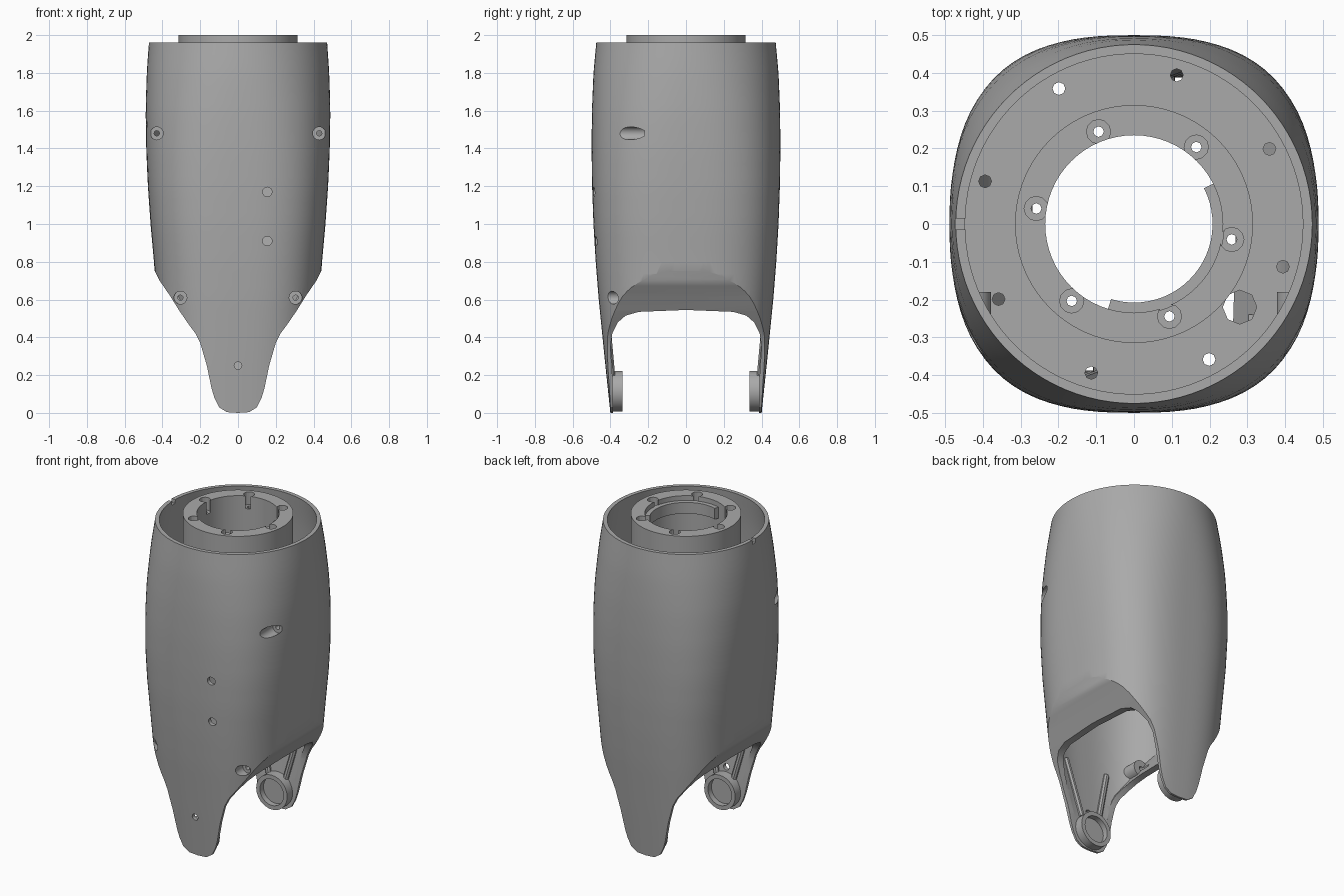
import bpy, bmesh, math
from mathutils import Matrix, Vector

if "Cube" in bpy.data.objects:
    bpy.data.objects.remove(bpy.data.objects["Cube"])

GREY = (0.4, 0.4, 0.4, 1)
mat = bpy.data.materials.new("plain grey")
mat.use_nodes = True
mat.diffuse_color = GREY
mat.node_tree.nodes["Principled BSDF"].inputs["Base Color"].default_value = GREY

# height, half width, half depth, squareness of the hull section
HULL = [(-0.1, .375, .39, 2.8), (0.3, .405, .432, 2.8), (0.6, .43, .462, 2.8),
        (0.8, .445, .478, 2.8), (1.0, .463, .49, 2.8), (1.2, .477, .497, 2.75),
        (1.4, .486, .5, 2.6), (1.6, .489, .498, 2.4), (1.8, .483, .49, 2.17),
        (1.96, .472, .475, 2.0), (2.2, .46, .46, 2.0)]
# half outline of the tapering lower end, seen from the front
TAPER = [(0, 0), (.06, .004), (.1, .03), (.125, .08), (.14, .13), (.165, .25), (.2, .37),
         (.225, .42), (.262, .47), (.31, .54), (.36, .62), (.415, .7), (.44, .75),
         (.48, .86), (.7, 1.3), (.7, 2.3)]
# half outline of the opening between the prongs, seen from the side
ARCH = [(.385, -.1), (.39, .2), (.4, .35), (.39, .42), (.36, .48), (.32, .515), (.25, .535), (0, .545)]


def finish(name, bm):
    bmesh.ops.recalc_face_normals(bm, faces=bm.faces)
    mesh = bpy.data.meshes.new(name)
    bm.to_mesh(mesh)
    bm.free()
    obj = bpy.data.objects.new(name, mesh)
    mesh.materials.append(mat)
    bpy.context.collection.objects.link(obj)
    return obj


def hull_at(z):
    for a, b in zip(HULL, HULL[1:]):
        if z <= b[0]:
            t = (z - a[0]) / (b[0] - a[0])
            return [p + (q - p) * t for p, q in zip(a[1:], b[1:])]
    return HULL[-1][1:]


def loft(name, z0, z1, inset=0, rows=32, sides=96):
    bm = bmesh.new()
    rings = []
    for i in range(rows + 1):
        z = z0 + (z1 - z0) * i / rows
        hx, hy, n = hull_at(z)
        ring = []
        for k in range(sides):
            a = math.tau * k / sides
            c, s = math.cos(a), math.sin(a)
            r = (abs(c) ** n + abs(s) ** n) ** (-1 / n)
            ring.append(bm.verts.new(((hx - inset) * r * c, (hy - inset) * r * s, z)))
        rings.append(ring)
    for a, b in zip(rings, rings[1:]):
        for k in range(sides):
            j = (k + 1) % sides
            bm.faces.new((a[k], a[j], b[j], b[k]))
    bm.faces.new(rings[0])
    bm.faces.new(rings[-1])
    return finish(name, bm)


def prism(name, half, along):
    """Mirror a half outline and extrude it along x or y."""
    outline = half + [(-u, v) for u, v in reversed(half) if u > 0]
    place = (lambda u, v, d: (d, u, v)) if along == "x" else (lambda u, v, d: (u, d, v))
    bm = bmesh.new()
    ends = [[bm.verts.new(place(u, v, d)) for u, v in outline] for d in (-.8, .8)]
    for k in range(len(outline)):
        j = (k + 1) % len(outline)
        bm.faces.new((ends[0][k], ends[0][j], ends[1][j], ends[1][k]))
    for end in ends:
        bm.faces.new(end)
    return finish(name, bm)


def rod(name, start, end, radius, sides=32):
    a, b = Vector(start), Vector(end)
    turn = (b - a).to_track_quat("Z", "Y").to_matrix().to_4x4()
    bm = bmesh.new()
    bmesh.ops.create_cone(bm, cap_ends=True, segments=sides, radius1=radius, radius2=radius,
                          depth=(b - a).length, matrix=Matrix.Translation((a + b) / 2) @ turn)
    return finish(name, bm)


def box(name, centre, size):
    bm = bmesh.new()
    bmesh.ops.create_cube(bm, size=1, matrix=Matrix.Translation(centre) @ Matrix.Diagonal((*size, 1)))
    return finish(name, bm)


def combine(obj, tool, operation="DIFFERENCE"):
    mod = obj.modifiers.new("cut", "BOOLEAN")
    mod.operation, mod.object, mod.solver = operation, tool, "EXACT"
    bpy.context.view_layer.objects.active = obj
    bpy.ops.object.modifier_apply(modifier=mod.name)
    bpy.data.objects.remove(tool)


def smooth(obj, degrees=28):
    bpy.ops.object.select_all(action="DESELECT")
    obj.select_set(True)
    bpy.context.view_layer.objects.active = obj
    bpy.ops.object.shade_smooth_by_angle(angle=math.radians(degrees))


def polar(radius, degrees, z):
    a = math.radians(degrees)
    return (radius * math.cos(a), radius * math.sin(a), z)


# Hollow shell with a tapering lower end
shell = loft("shell", -.1, 1.96)
combine(shell, prism("taper", TAPER, "y"), "INTERSECT")
cavity = loft("cavity", -.05, 2.1, .025)
inner = [(max(u - .03, 0), v + .02) for u, v in TAPER if u == 0 or u > .06]
combine(cavity, prism("inner_taper", inner, "y"), "INTERSECT")
SCREWS = [(s * x, z, y) for s in (-1, 1) for x, z, y in ((.43, 1.48, -.22), (.305, .61, -.34))]
for x, z, y in SCREWS:  # leave material around the screw wells
    combine(cavity, rod("post", (x, -.7, z), (x, y + .04, z), .052))
combine(shell, cavity)
combine(shell, prism("arch", ARCH, "x"))

# Screw wells and small holes in the front, notch in the rim
for x, z, y in SCREWS:
    combine(shell, rod("well", (x, -.7, z), (x, y, z), .034))
    combine(shell, rod("screw_hole", (x, -.7, z), (x, y + .1, z), .014, 12))
for x, z, r in ((.155, 1.17, .025), (.155, .91, .025), (0, .25, .02)):
    combine(shell, rod("hole", (x, -.7, z), (x, -.3, z), r, 16))
combine(shell, box("notch", (-.47, 0, 1.96), (.08, .03, .05)))
smooth(shell)

# Floor ring inside the shell
floor = loft("floor", 1.38, 1.43, .015, 1)
combine(floor, rod("bore", (0, 0, 1), (0, 0, 2), .3, 64))
for k in range(8):
    combine(floor, rod("hole", polar(.41, 29 + 45 * k, 1), polar(.41, 29 + 45 * k, 2), .017, 8))
combine(floor, rod("cable_hole", (.28, -.22, 1), (.28, -.22, 2), .045, 8))
smooth(floor)

# Mounting tube with bolt holes
tube = rod("mounting_tube", (0, 0, 1.36), (0, 0, 2), .315, 72)
combine(tube, rod("bore", (0, 0, 1), (0, 0, 2.2), .235, 64))
for k in range(6):
    combine(tube, rod("bolt", polar(.262, 51 + 60 * k, 1.92), polar(.262, 51 + 60 * k, 2.1), .032, 12))
    combine(tube, rod("bolt_hole", polar(.262, 51 + 60 * k, 1.2), polar(.262, 51 + 60 * k, 2.1), .014, 8))
smooth(tube)

# Partial lip inside the tube
bm = bmesh.new()
steps = 24
rings = [[bm.verts.new(polar(r, 27 - 134 * k / steps, z)) for k in range(steps + 1)]
         for r, z in ((.24, 1.9), (.24, 1.97), (.208, 1.97), (.208, 1.9))]
for i in range(4):
    a, b = rings[i], rings[(i + 1) % 4]
    for k in range(steps):
        bm.faces.new((a[k], a[k + 1], b[k + 1], b[k]))
for k in (0, steps):
    bm.faces.new([ring[k] for ring in rings])
smooth(finish("tube_lip", bm))

# Bearing seat and stiffening ribs on the inside of each prong
for side, s in (("front", -1), ("back", 1)):
    seat = rod(side + "_bearing_seat", (0, s * .335, .115), (0, s * .395, .115), .108, 40)
    combine(seat, rod("recess", (0, s * .3, .115), (0, s * .37, .115), .082, 40))
    smooth(seat)
    for name, x in (("left", 1), ("right", -1)):
        rod(f"{side}_{name}_rib", (x * .06, s * .392, .2), (x * .15, s * .425, .56), .018, 8)
